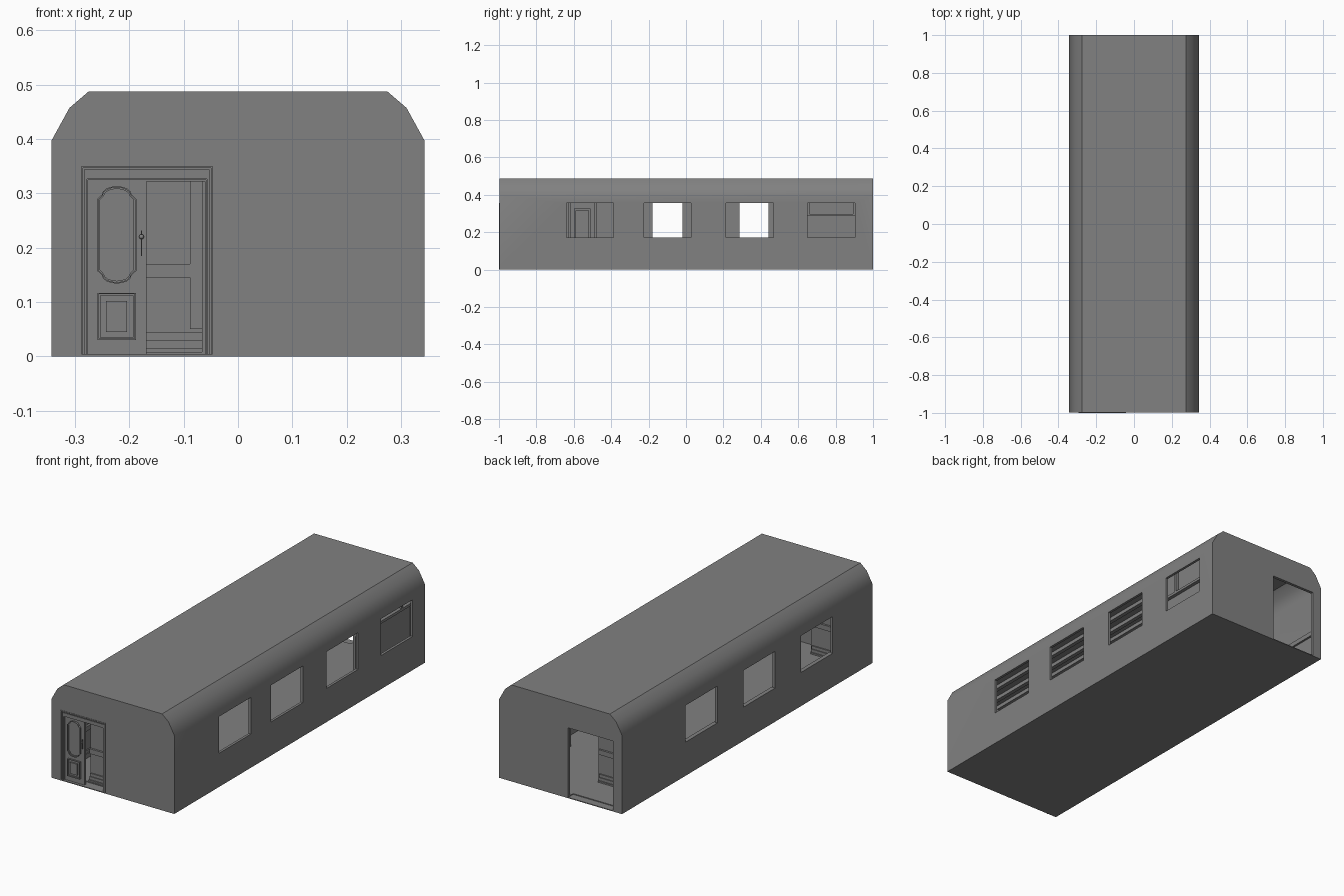
import bpy, math

if "Cube" in bpy.data.objects:
    bpy.data.objects.remove(bpy.data.objects["Cube"])

# One dark grey for every part
GREY = bpy.data.materials.new("dark_grey")
GREY.diffuse_color = (.22, .22, .22, 1)
GREY.use_nodes = True
GREY.node_tree.nodes["Principled BSDF"].inputs["Base Color"].default_value = GREY.diffuse_color

def mesh(name, verts, faces):
    m = bpy.data.meshes.new(name)
    m.from_pydata(verts, [], faces)
    m.materials.append(GREY)
    o = bpy.data.objects.new(name, m)
    bpy.context.collection.objects.link(o)
    return o

def box(name, x0, x1, y0, y1, z0, z1):
    v = [(x, y, z) for x in (x0, x1) for y in (y0, y1) for z in (z0, z1)]
    f = [(0, 1, 3, 2), (4, 6, 7, 5), (0, 4, 5, 1), (2, 3, 7, 6), (0, 2, 6, 4), (1, 5, 7, 3)]
    return mesh(name, v, f)

def prism(name, pts, y0, y1):
    # pts run counter-clockwise seen from the front
    n = len(pts)
    v = [(x, y0, z) for x, z in pts] + [(x, y1, z) for x, z in pts]
    f = [tuple(range(n)), tuple(range(2 * n - 1, n - 1, -1))]
    f += [(i, i + n, (i + 1) % n + n, (i + 1) % n) for i in range(n)]
    return mesh(name, v, f)

def ring(name, outer, inner, y0, y1):
    # raised moulding between two matching outlines
    n = len(outer)
    v = [(x, y, z) for y in (y0, y1) for loop in (outer, inner) for x, z in loop]
    f = []
    for i in range(n):
        j = (i + 1) % n
        f += [(i, j, j + n, i + n), (i + 2*n, i + 3*n, j + 3*n, j + 2*n),
              (i, i + 2*n, j + 2*n, j), (i + n, j + n, j + 3*n, i + 3*n)]
    return mesh(name, v, f)

def rect(x0, x1, z0, z1):
    return [(x0, z0), (x1, z0), (x1, z1), (x0, z1)]

def rect_ring(name, x0, x1, z0, z1, w, y0, y1):
    return ring(name, rect(x0, x1, z0, z1), rect(x0 + w, x1 - w, z0 + w, z1 - w), y0, y1)

def cut(target, cutters):
    for c in cutters:
        m = target.modifiers.new("cut", 'BOOLEAN')
        m.operation, m.solver, m.object = 'DIFFERENCE', 'EXACT', c
    bpy.context.view_layer.update()
    ev = target.evaluated_get(bpy.context.evaluated_depsgraph_get())
    new = bpy.data.meshes.new_from_object(ev)
    target.modifiers.clear()
    target.data = new
    for c in cutters:
        bpy.data.objects.remove(c)

def smooth(o, degrees):
    bpy.ops.object.select_all(action='DESELECT')
    o.select_set(True)
    bpy.context.view_layer.objects.active = o
    bpy.ops.object.shade_smooth_by_angle(angle=math.radians(degrees))

def mirrored(half):
    return half + [(-x, z) for x, z in reversed(half)]

# Carriage shell: hollow extruded cross-section with windows and end doorways
shell = prism("carriage_shell", mirrored([(.343, 0), (.343, .397), (.31, .457), (.275, .487)]), -.998, 1)
cutters = [prism("cut_inside", mirrored([(.33, .008), (.33, .392), (.301, .447), (.27, .475)]), -.985, .985)]
for y in (-.64, -.225, .215, .65):
    cutters.append(box("cut_right", .3, .4, y, y + .253, .17, .355))
for y in (-.68, -.22, .24):
    cutters.append(box("cut_left", -.4, -.3, y, y + .253, .17, .355))
cutters.append(box("cut_front", -.29, -.045, -1.1, -.95, .004, .352))
cutters.append(box("cut_back", -.293, -.042, .96, 1.1, .004, .355))
cut(shell, cutters)

# Rounded roof shoulders, flat walls
smooth(shell, 32)
shell.modifiers.new("weighted_normal", 'WEIGHTED_NORMAL').keep_sharp = True

# Upper corridor partition with open bays
bays = [(-.635, -.478), (-.18, -.02), (.285, .44)]
part = box("corridor_partition", -.056, -.041, -.985, .6, .15, .474)
cut(part, [box("cut_bay", -.1, 0, a, b, .1, .36) for a, b in bays])

# Closed panel with its frame in the first bay
box("bay_panel", -.053, -.045, -.635, -.478, .15, .36)
for y0, y1 in ((-.632, -.618), (-.49, -.478)):
    box("bay_jamb", -.045, -.03, y0, y1, .15, .36)
for y0, y1 in ((-.599, -.588), (-.522, -.511)):
    box("bay_stile", -.045, -.03, y0, y1, .15, .327)
box("bay_stile_top", -.045, -.03, -.588, -.522, .316, .327)

# Ceiling battens
for x in (-.03, .02, .08, .15):
    box("ceiling_batten", x, x + .02, -.985, .6, .455, .474)

# Wainscot rails along the corridor's outer wall
for z0, z1, t in ((.008, .03, .01), (.03, .045, .006), (.145, .168, .01)):
    box("wall_rail", -.33, -.33 + t, -.985, .985, z0, z1)

# Panelled screens near both ends of the corridor
for y in (-.93, .765):
    box("corridor_screen", -.172, -.056, y, y + .013, .008, .45)
    for z0, z1, t in ((.008, .015, .016), (.015, .03, .01), (.03, .045, .006), (.145, .17, .01)):
        for a, b in ((y - t, y), (y + .013, y + .013 + t)):
            box("screen_rail", -.172, -.064, a, b, z0, z1)
    box("screen_post", -.088, -.066, y - .011, y, .05, .325)
    box("screen_edge", -.066, -.056, y - .02, y, .008, .45)

# Panel behind the fourth window, with a rail and two posts
box("window_backing", .258, .27, .55, .985, .01, .47)
box("backing_rail", .27, .288, .55, .985, .285, .298)
for y in (.647, .894):
    box("backing_post", .27, .288, y, y + .012, .298, .42)

# Stepped frame around the front doorway, open at the floor
def door_frame(x0, x1, z1, w, wt, y0):
    prism("door_frame", [(x0, 0), (x0 + w, 0), (x0 + w, z1 - wt), (x1 - w, z1 - wt),
                         (x1 - w, 0), (x1, 0), (x1, z1), (x0, z1)], y0, -.97)
door_frame(-.293, -.042, .355, .005, .006, -1)
door_frame(-.288, -.047, .349, .0025, .0025, -.994)
door_frame(-.2855, -.0495, .3465, .0025, .0025, -.989)
door_frame(-.283, -.052, .344, .005, .018, -.995)
door_frame(-.278, -.057, .326, .002, .002, -.99)
door_frame(-.276, -.059, .324, .002, .002, -.985)

# Front door leaf covering the left half
box("door_leaf", -.274, -.168, -.985, -.971, .002, .323)

def oval(r, dz, rise):
    # tall panel with arched ends and slanted shoulders
    cx, cz, top = -.223, .2235, []
    for i in range(9):
        a = math.pi * i / 8
        top.append((r * .76 * math.cos(a), dz + .008 + rise * math.sin(a)))
    top = [(r, dz)] + top + [(-r, dz)]
    return [(cx + x, cz + z) for x, z in top] + [(cx - x, cz - z) for x, z in top]

ring("oval_moulding", oval(.036, .066, .0155), oval(.0335, .065, .014), -.994, -.985)
ring("oval_inner_moulding", oval(.0335, .065, .014), oval(.031, .064, .0125), -.989, -.985)
rect_ring("lower_panel_moulding", -.258, -.188, .03, .117, .0025, -.994, -.985)
rect_ring("lower_panel_step", -.2555, -.1905, .0325, .1145, .0025, -.989, -.985)
box("lower_panel_field", -.243, -.204, -.992, -.985, .045, .102)

# Door handle: plate and knob
box("handle_plate", -.1785, -.1765, -.99, -.985, .185, .232)
bpy.ops.mesh.primitive_uv_sphere_add(segments=12, ring_count=8, radius=.0045, location=(-.1775, -.992, .22))
knob = bpy.context.object
knob.name = "door_knob"
knob.data.materials.append(GREY)
smooth(knob, 40)
